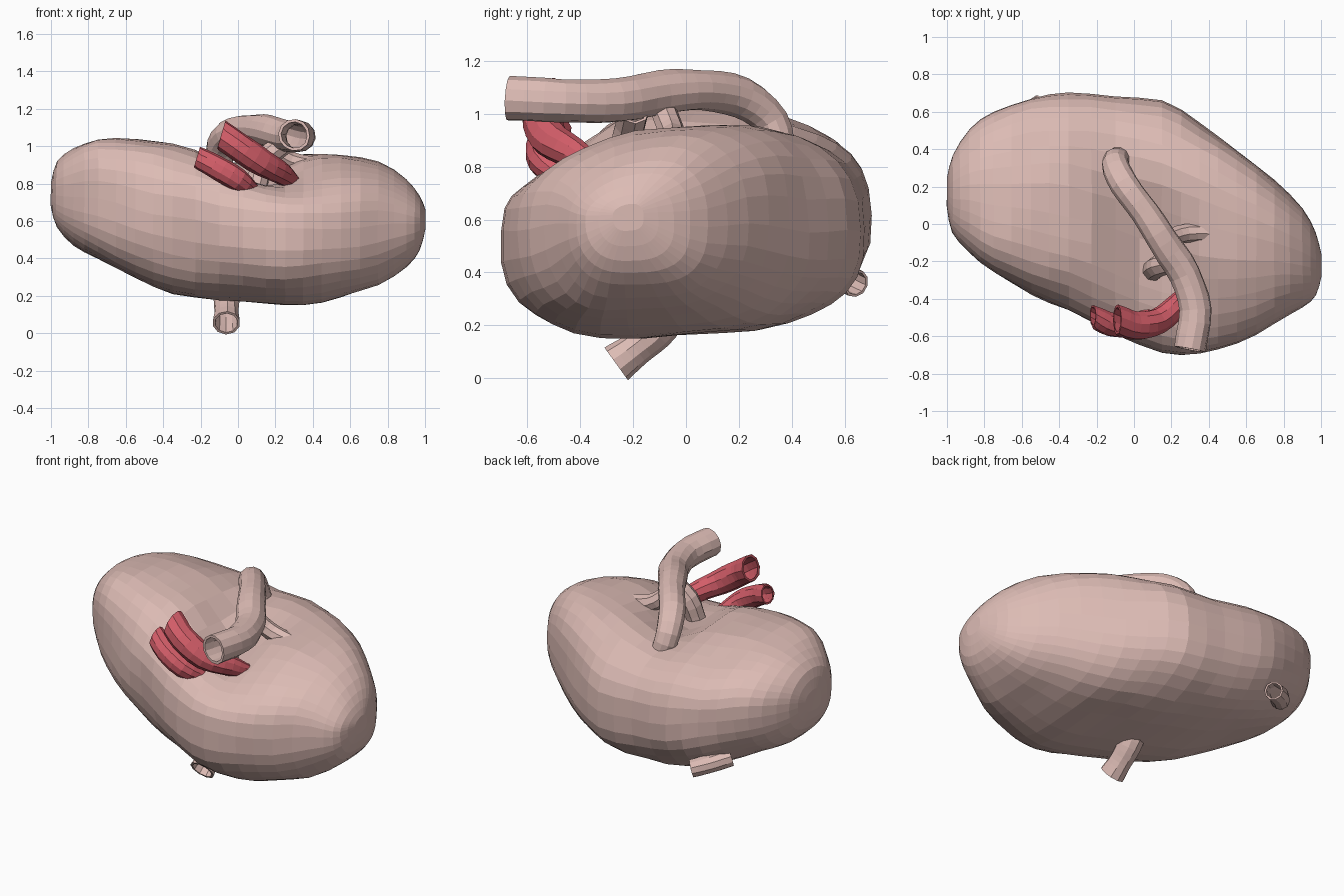
import bpy, bmesh, math
from mathutils import Vector, noise

if "Cube" in bpy.data.objects:
    bpy.data.objects.remove(bpy.data.objects["Cube"])


def material(name, color):
    m = bpy.data.materials.new(name)
    m.diffuse_color = (*color, 1)
    m.use_nodes = True
    m.node_tree.nodes["Principled BSDF"].inputs["Base Color"].default_value = m.diffuse_color
    return m


FLESH = material("flesh", (0.72, 0.50, 0.46))
RED = material("artery_red", (0.65, 0.11, 0.14))


def spline(points, per):
    """Catmull-Rom resampling of a list of tuples."""
    p = [tuple(2 * a - b for a, b in zip(points[0], points[1]))] + list(points)
    p.append(tuple(2 * a - b for a, b in zip(points[-1], points[-2])))
    out = []
    for i in range(1, len(p) - 2):
        for k in range(per):
            t = k / per
            out.append(tuple(0.5 * (2 * b + (c - a) * t + (2 * a - 5 * b + 4 * c - d) * t * t
                                    + (3 * b - a - 3 * c + d) * t ** 3)
                             for a, b, c, d in zip(*p[i - 1:i + 3])))
    return out + [tuple(points[-1])]


def loft(name, rings, mat, cap=False, closed=False):
    bm = bmesh.new()
    vs = [[bm.verts.new(c) for c in r] for r in rings]
    n = len(rings[0])
    pairs = list(zip(vs, vs[1:])) + ([(vs[-1], vs[0])] if closed else [])
    for a, b in pairs:
        for i in range(n):
            bm.faces.new((a[i], a[(i + 1) % n], b[(i + 1) % n], b[i]))
    if cap:
        for r in (vs[0], vs[-1]):
            c = bm.verts.new(sum((v.co for v in r), Vector()) / n)
            for i in range(n):
                bm.faces.new((r[i], r[(i + 1) % n], c))
    bmesh.ops.recalc_face_normals(bm, faces=bm.faces)
    me = bpy.data.meshes.new(name)
    bm.to_mesh(me)
    bm.free()
    me.materials.append(mat)
    ob = bpy.data.objects.new(name, me)
    bpy.context.collection.objects.link(ob)
    return ob


def vessel(name, points, mat, sides=10, wall=0.82, per=3, mouth=None):
    """Hollow tube through (x, y, z, radius) points; mouth sets the direction of the first ring."""
    path = spline(points, per)
    pos = [Vector(p[:3]) for p in path]
    outer, inner = [], []
    u = None
    for i, p in enumerate(path):
        t = (pos[min(i + 1, len(pos) - 1)] - pos[max(i - 1, 0)]).normalized()
        if mouth and i == 0:
            t = Vector(mouth).normalized()
        u = t.orthogonal() if u is None else u - t * u.dot(t)
        u.normalize()
        w = t.cross(u)
        dirs = [u * math.cos(2 * math.pi * k / sides) + w * math.sin(2 * math.pi * k / sides)
                for k in range(sides)]
        wob = [1 + 0.09 * noise.noise((pos[i] + d * 0.1) * 7) for d in dirs]
        outer.append([pos[i] + d * p[3] * s for d, s in zip(dirs, wob)])
        inner.append([pos[i] + d * p[3] * s * wall for d, s in zip(dirs, wob)])
    return loft(name, outer + inner[::-1], mat, closed=True)


# Kidney body: cross-sections along x as (x, ymin, ymax, zmin, zmax)
STATIONS = [
    (-1.0, .09, .24, .68, .80), (-.97, -.05, .36, .57, .91), (-.88, -.16, .50, .47, .99),
    (-.75, -.27, .60, .395, 1.035), (-.55, -.38, .68, .30, 1.035), (-.35, -.46, .70, .215, 1.02),
    (-.1, -.58, .69, .18, .98), (.15, -.69, .66, .16, .95), (.35, -.70, .54, .165, .95),
    (.55, -.64, .40, .19, .945), (.75, -.53, .24, .26, .90), (.9, -.45, .08, .36, .81),
    (.97, -.38, -.04, .45, .73), (1.0, -.27, -.15, .56, .66)]
SEG = 34
axis = Vector((0.4, -0.92))
rings = []
for x, y0, y1, z0, z1 in spline(STATIONS, 2):
    ring = []
    for k in range(SEG):
        a = 2 * math.pi * k / SEG
        c, s = math.cos(a), math.sin(a)
        # rounder on top, fuller underneath
        e = 2 / (2.6 - .25 * s)
        yc = (y0 + y1) / 2
        y = yc + (y1 - y0) / 2 * math.copysign(abs(c) ** e, c)
        z = (z0 + z1) / 2 + (z1 - z0) / 2 * math.copysign(abs(s) ** e, s)
        # left lobe leans forward on top, right lobe leans back
        lean = max(-.12, min(.15, .03 + .3 * x)) if s > 0 else .05
        z += lean * (y - yc) * abs(s)
        # hilum groove on the upper face
        d = Vector((x - 0.07, y + 0.14))
        along, across = d.dot(axis), d.x * axis.y - d.y * axis.x
        if s > 0:
            z -= 0.15 * s * math.exp(-(along / 0.5) ** 2 - (across / 0.19) ** 2)
        co = Vector((x, y, z))
        n = noise.noise_vector(co * 3.5) * 0.02
        n.x *= 0.3
        ring.append(co + n)
    rings.append(ring)
loft("kidney_body", rings, FLESH, cap=True)

# Large pale vein arching over the hilum
vessel("main_vein", [(-.07, .36, .82, .06), (-.1, .32, .97, .07), (-.05, .21, 1.06, .078),
                     (.06, .06, 1.09, .078), (.16, -.1, 1.08, .085), (.27, -.27, 1.05, .085),
                     (.33, -.46, 1.05, .085), (.30, -.67, 1.06, .085)], FLESH, 12)
# Branches of the vein dropping into the body
vessel("vein_branch_right", [(.17, -.08, 1.0, .05), (.28, -.05, .92, .05),
                             (.46, -.05, .89, .04)], FLESH, 8)
vessel("vein_branch_left", [(.24, -.2, 1.01, .06), (.14, -.22, .92, .06),
                            (.10, -.25, .78, .06)], FLESH, 8)
# Two red arteries at the front
vessel("upper_artery", [(-.09, -.51, 1.06, .078), (.0, -.54, 1.0, .077), (.13, -.52, .91, .072),
                        (.24, -.42, .85, .06), (.30, -.34, .80, .04)], RED, mouth=(1, 0, -.3))
vessel("lower_artery", [(-.22, -.49, .94, .058), (-.12, -.54, .89, .064), (.0, -.54, .82, .06),
                        (.09, -.46, .75, .04)], RED, mouth=(1, 0, -.3))
# Open stubs underneath and at the back
vessel("lower_stub", [(-.06, -.265, .055, .075), (-.06, -.19, .11, .066), (-.06, -.12, .17, .07),
                      (-.06, -.07, .25, .08)], FLESH)
vessel("back_stub", [(-.66, .50, .42, .055), (-.58, .58, .39, .055), (-.49, .645, .36, .055)], FLESH)
